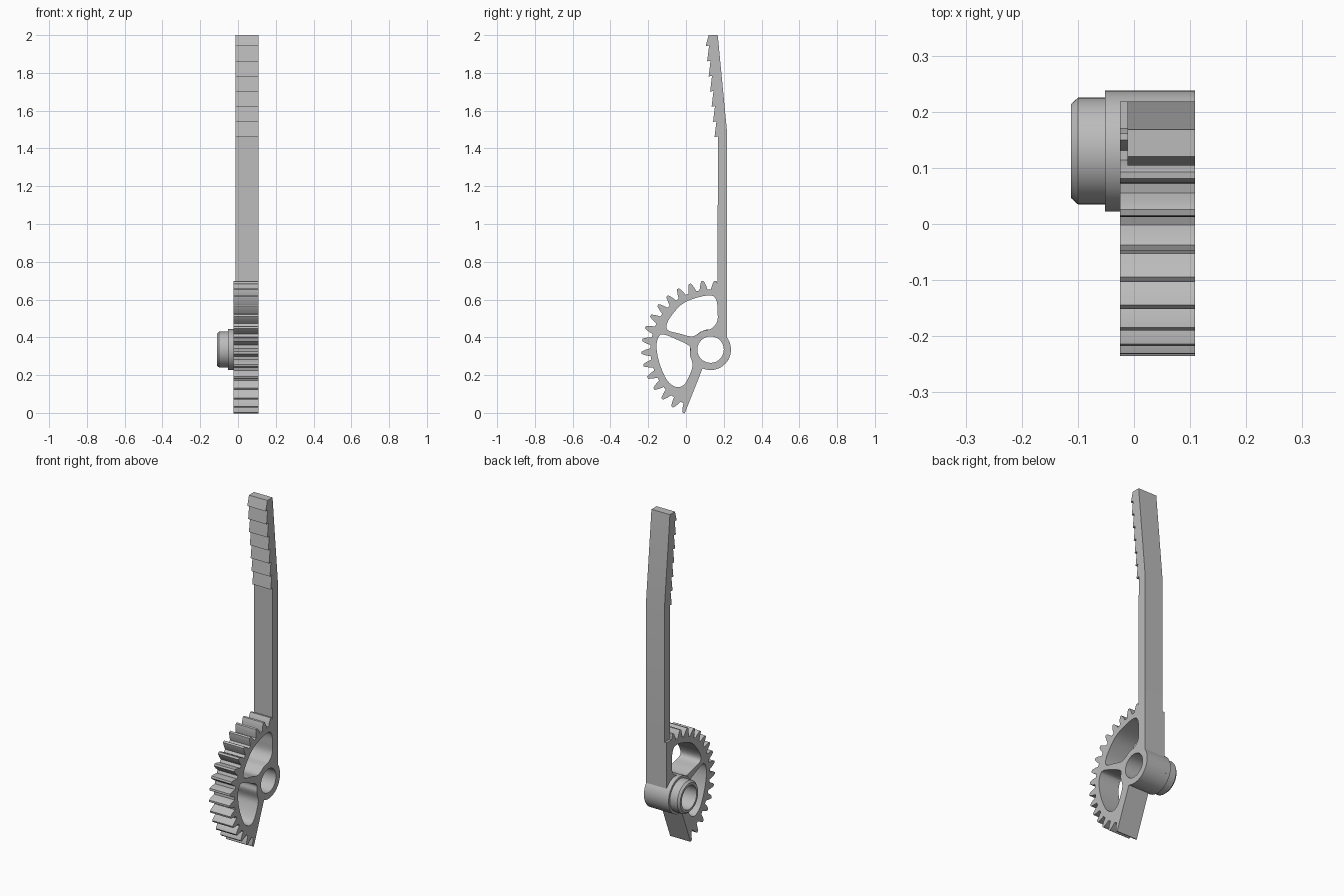
import bpy
import bmesh
from math import cos, sin, radians, pi
from mathutils import Vector

if "Cube" in bpy.data.objects:
    bpy.data.objects.remove(bpy.data.objects["Cube"], do_unlink=True)

grey = bpy.data.materials.new("plain grey")
grey.use_nodes = True
colour = (0.5, 0.5, 0.5, 1)
grey.diffuse_color = colour
grey.node_tree.nodes["Principled BSDF"].inputs["Base Color"].default_value = colour

CY, CZ = 0.13, 0.335            # pivot axis, parallel to x
HUB, BORE = 0.108, 0.07
RIGHT, GEAR_X, ARM_X = 0.109, -0.025, -0.012
FRONT, BACK, STEP_Z = 0.167, 0.218, 0.67


def polar(r, deg):
    a = radians(deg)
    return (CY + r * cos(a), CZ + r * sin(a))


def arc(r, start, end, n):
    return [polar(r, start + (end - start) * i / n) for i in range(n + 1)]


def smooth_loop(points, steps=5):
    """Closed Catmull-Rom curve through the points."""
    pts = [Vector(p) for p in points]
    n, out = len(pts), []
    for i in range(n):
        a, b, c, d = (pts[(i + k) % n] for k in (-1, 0, 1, 2))
        for s in range(steps):
            t = s / steps
            out.append(0.5 * (2 * b + (c - a) * t + (2 * a - 5 * b + 4 * c - d) * t ** 2
                              + (3 * b - a - 3 * c + d) * t ** 3))
    return out


def finish(name, bm):
    bmesh.ops.recalc_face_normals(bm, faces=bm.faces[:])
    mesh = bpy.data.meshes.new(name)
    bm.to_mesh(mesh)
    bm.free()
    mesh.materials.append(grey)
    ob = bpy.data.objects.new(name, mesh)
    bpy.context.collection.objects.link(ob)
    bpy.ops.object.select_all(action='DESELECT')
    ob.select_set(True)
    bpy.context.view_layer.objects.active = ob
    bpy.ops.object.shade_smooth_by_angle(angle=radians(30))
    return ob


def plate(name, loops, x0, x1):
    """Extrude an outline with holes, drawn in the yz plane, from x0 to x1."""
    bm = bmesh.new()
    for loop in loops:
        vs = [bm.verts.new((x0, p[0], p[1])) for p in loop]
        for i, v in enumerate(vs):
            bm.edges.new((v, vs[(i + 1) % len(vs)]))
    bmesh.ops.triangle_fill(bm, edges=bm.edges[:], use_beauty=True, normal=(1, 0, 0))
    new = bmesh.ops.extrude_face_region(bm, geom=bm.faces[:])["geom"]
    verts = [g for g in new if isinstance(g, bmesh.types.BMVert)]
    bmesh.ops.translate(bm, verts=verts, vec=(x1 - x0, 0, 0))
    return finish(name, bm)


# Gear sector: hub arc, arm root, sixteen teeth, straight lower edge
outline = arc(HUB, -113, 35.4, 28) + [(BACK, STEP_Z), (FRONT + 0.003, STEP_Z)]
flank = [(0.318, 3.8), (0.340, 2.7), (0.358, 1.5), (0.365, 0.9)]
tooth = [(r, -w) for r, w in flank] + [(r, w) for r, w in reversed(flank)]
TEETH = 16
for i in range(TEETH):
    mid = 86 + (247 - 86) * i / (TEETH - 1)
    points = tooth
    if i == 0:
        points = tooth[2:]
    elif i == TEETH - 1:
        points = tooth[:5]
    outline += [polar(r, mid + w) for r, w in points]

upper_pocket = smooth_loop([
    (-0.098, 0.44), (-0.093, 0.49), (-0.029, 0.569), (0.045, 0.606), (0.13, 0.622),
    (0.161, 0.595), (0.167, 0.537), (0.165, 0.484), (0.135, 0.447), (0.087, 0.433),
    (0.034, 0.405), (-0.034, 0.42)])
lower_pocket = smooth_loop([
    (-0.146, 0.40), (-0.156, 0.347), (-0.14, 0.262), (-0.103, 0.177), (-0.061, 0.14),
    (-0.024, 0.14), (0.003, 0.167), (0.029, 0.225), (0.034, 0.262), (0.02, 0.31),
    (0.02, 0.352), (-0.05, 0.389), (-0.119, 0.415)])
bore = arc(BORE, 0, 360, 48)[:-1]
plate("gear_sector", [outline, upper_pocket, lower_pocket, bore], GEAR_X, RIGHT)

# Lever arm: straight shaft, then a leaning tip with barbs on its front
arm = [(FRONT, STEP_Z), (BACK, STEP_Z), (BACK, 1.48), (0.168, 2.0), (0.12, 2.0)]
BARBS = 7
for i in reversed(range(BARBS)):
    z = 1.46 + 0.0803 * i
    y = 0.151 - 0.0078 * i
    arm += [(y, z), (y + 0.018, z + 0.003)]
plate("lever_arm", [arm], ARM_X, RIGHT)

# Hub boss: collar and chamfered bearing turned around the pivot
bm = bmesh.new()
profile = [(GEAR_X, HUB), (-0.052, HUB), (-0.052, 0.095), (-0.1, 0.095),
           (-0.112, 0.084), (-0.112, BORE), (GEAR_X, BORE)]
vs = [bm.verts.new((x, CY + r, CZ)) for x, r in profile]
edges = [bm.edges.new(pair) for pair in zip(vs, vs[1:])]
bmesh.ops.spin(bm, geom=vs + edges, cent=(0, CY, CZ), axis=(1, 0, 0),
               angle=2 * pi, steps=48)
bmesh.ops.remove_doubles(bm, verts=bm.verts[:], dist=0.0001)
finish("hub_boss", bm)
